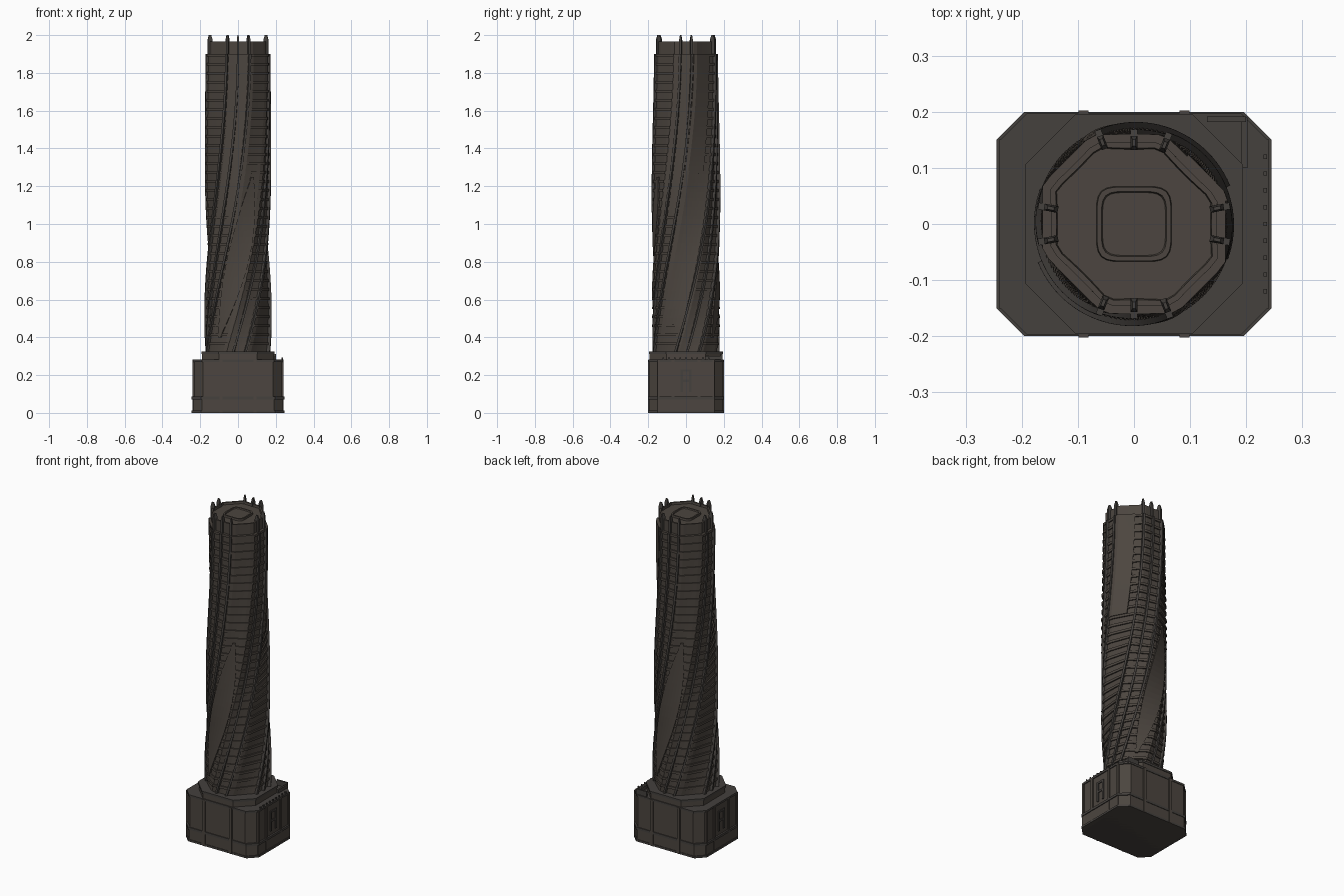
import bpy, bmesh
from math import sin, cos, pi, radians, degrees, atan2

cube = bpy.data.objects.get("Cube")
if cube:
    bpy.data.objects.remove(cube, do_unlink=True)


def material(name, rgb):
    m = bpy.data.materials.new(name)
    m.use_nodes = True
    colour = (*rgb, 1)
    m.diffuse_color = colour
    m.node_tree.nodes["Principled BSDF"].inputs["Base Color"].default_value = colour
    return m


STONE = material("dark stone", (0.072, 0.060, 0.050))
METAL = material("dark metal", (0.058, 0.052, 0.047))

BASE_Z, TOP_Z = 0.3, 1.9


def loft(name, rings, mat):
    """Skin a stack of closed rings and cap both ends."""
    bm = bmesh.new()
    rows = [[bm.verts.new(p) for p in ring] for ring in rings]
    n = len(rows[0])
    for low, high in zip(rows, rows[1:]):
        for i in range(n):
            j = (i + 1) % n
            bm.faces.new((low[i], low[j], high[j], high[i]))
    bm.faces.new(rows[0][::-1])
    bm.faces.new(rows[-1])
    bmesh.ops.recalc_face_normals(bm, faces=bm.faces)
    mesh = bpy.data.meshes.new(name)
    bm.to_mesh(mesh)
    bm.free()
    mesh.materials.append(mat)
    obj = bpy.data.objects.new(name, mesh)
    bpy.context.collection.objects.link(obj)
    return obj


def chamfered(hx, hy, c, z):
    corner = [(hx, hy - c), (hx - c, hy)]
    half = corner + [(-x, y) for x, y in corner[::-1]]
    return [(x, y, z) for x, y in half + [(-x, -y) for x, y in half]]


def block(name, hx, hy, c, z0, z1, mat=STONE):
    return loft(name, [chamfered(hx, hy, c, z) for z in (z0, z1)], mat)


def box(name, x, y, z, sx, sy, sz, mat=STONE):
    ring = [(x - sx, y - sy), (x + sx, y - sy), (x + sx, y + sy), (x - sx, y + sy)]
    return loft(name, [[(*p, h) for p in ring] for h in (z - sz, z + sz)], mat)


def progress(z):
    return min(1, max(0, (z - BASE_Z) / (TOP_Z - BASE_Z)))


def twist(z):
    return -pi / 2 * (1 - progress(z)) ** 1.8


FACE_DIST = (0.16, 0.149, 0.157, 0.163)


def radius(a, z):
    """Radius of the eight-sided tower section, before it is twisted."""
    r = min(FACE_DIST[k % 4] / max(0.2, cos(a - k * pi / 4)) for k in range(8))
    return r * (1.03 - 0.03 * progress(z))


def on_tower(a, z, offset=0):
    r = radius(a, z) + offset
    b = a + twist(z)
    return (r * cos(b), r * sin(b), z)


# Podium: plinth, main block, belts and upper platform
block("plinth", 0.24, 0.197, 0.05, 0, 0.075)
block("plinth_belt", 0.245, 0.2, 0.05, 0.072, 0.086, METAL)
block("ground_belt", 0.245, 0.2, 0.05, 0, 0.012, METAL)
block("podium", 0.235, 0.195, 0.05, 0.08, 0.272)
block("podium_cornice", 0.24, 0.198, 0.05, 0.27, 0.282, METAL)
block("platform", 0.19, 0.193, 0.09, 0.28, 0.315)
block("platform_edge", 0.194, 0.196, 0.09, 0.313, 0.326, METAL)

# Podium pilasters and side relief, mirrored
for s in (-1, 1):
    for t in (-1, 1):
        box("long_side_pilaster", 0.09 * t, 0.194 * s, 0.14, 0.009, 0.008, 0.14)
        box("short_side_pilaster", 0.234 * s, 0.07 * t, 0.14, 0.007, 0.008, 0.14)
        box("corner_pilaster", 0.235 * s, 0.145 * t, 0.14, 0.006, 0.006, 0.14)
        box("relief_post", 0.236 * s, 0.022 * t, 0.17, 0.004, 0.006, 0.06, METAL)
    box("relief_bar", 0.236 * s, 0, 0.17, 0.004, 0.02, 0.006, METAL)
    box("relief_cap", 0.236 * s, 0, 0.225, 0.004, 0.028, 0.006, METAL)

# Terrace parapet in one corner and railing along one side
box("terrace_parapet", 0.197, 0.145, 0.29, 0.005, 0.045, 0.012, METAL)
box("terrace_wall", 0.165, 0.187, 0.295, 0.035, 0.005, 0.018, METAL)
for i in range(9):
    box("railing_post", 0.234, -0.12 + 0.03 * i, 0.285, 0.003, 0.004, 0.008, METAL)

# Twisted tower: every floor is a recessed window strip and a projecting ledge
angles = [2 * pi * i / 48 for i in range(48)]
pitch = (TOP_Z - 0.326) / 33
rings = []
for floor in range(33):
    z = 0.326 + floor * pitch
    sill = z + pitch * 0.7
    for h, out in ((z, -0.004), (sill, -0.004), (sill, 0.003), (z + pitch, 0.003)):
        rings.append([on_tower(a, h, out) for a in angles])
loft("tower", rings, STONE)


def strip(name, a0, a1, z0, z1, out, taper=False, mat=STONE):
    """A smooth panel that winds along the tower between two angles."""
    rows = []
    for k in range(25):
        u = k / 24
        z = z0 + (z1 - z0) * u
        mid, half = (a0 + a1) / 2, (a1 - a0) / 2
        if taper:
            half *= max(0.15, sin(pi * u) ** 0.7)
        edge = [mid + half * (i / 3 - 1) for i in range(7)]
        rows.append([on_tower(a, z, out) for a in edge]
                    + [on_tower(a, z, -0.015) for a in edge[::-1]])
    return loft(name, rows, mat)


# Diagonal panels, one on each opposite side, and the upper flat panel
for turn in (0, 180):
    strip("diagonal_panel", radians(turn - 64), radians(turn - 26), 0.4, 1.25, 0.006, True)
strip("upper_panel", radians(14), radians(52), 1.28, TOP_Z, 0.007)


def rib(a, half=0.006):
    """A winding rib that ends in a thin fin above the crown."""
    steps = [0.32 + (TOP_Z - 0.32) * k / 40 for k in range(41)]
    path = [(z, -0.02, 0.011, half) for z in steps]
    path += [(1.901, -0.025, 0.0, half), (1.975, -0.025, 0.0, half), (2.0, -0.018, -0.006, half / 2)]
    rows = []
    for z, inner, outer, h in path:
        b = a + twist(z)
        r = radius(a, z)
        rows.append([((r + d) * cos(b) - t * sin(b), (r + d) * sin(b) + t * cos(b), z)
                     for d, t in ((inner, -h), (outer, -h), (outer, h), (inner, h))])
    loft("rib", rows, METAL)


# Ribs: triples on the long faces and pairs on the short ones
for s in (-1, 1):
    for x in (-0.06, 0, 0.06):
        rib(atan2(0.155 * s, x))
    for y in (-0.03, 0.03):
        rib(atan2(y, 0.158 * s))


# Crown: a ring wall around a sunken roof
def crown_ring(z, inset):
    return [on_tower(a, z, -inset) for a in angles]


loft("crown", [crown_ring(1.89, 0.012), crown_ring(1.965, 0.012),
               crown_ring(1.965, 0.022), crown_ring(1.952, 0.024)], STONE)


# Rounded square hatch with a raised rim in the middle of the roof
def rounded(half, z):
    ring = []
    for a in angles:
        f = (abs(cos(a)) ** 5 + abs(sin(a)) ** 5) ** (-1 / 5)
        ring.append((half * f * cos(a), half * f * sin(a), z))
    return ring


loft("roof_hatch", [rounded(0.068, 1.945), rounded(0.066, 1.964),
                    rounded(0.058, 1.964), rounded(0.056, 1.957)], STONE)
